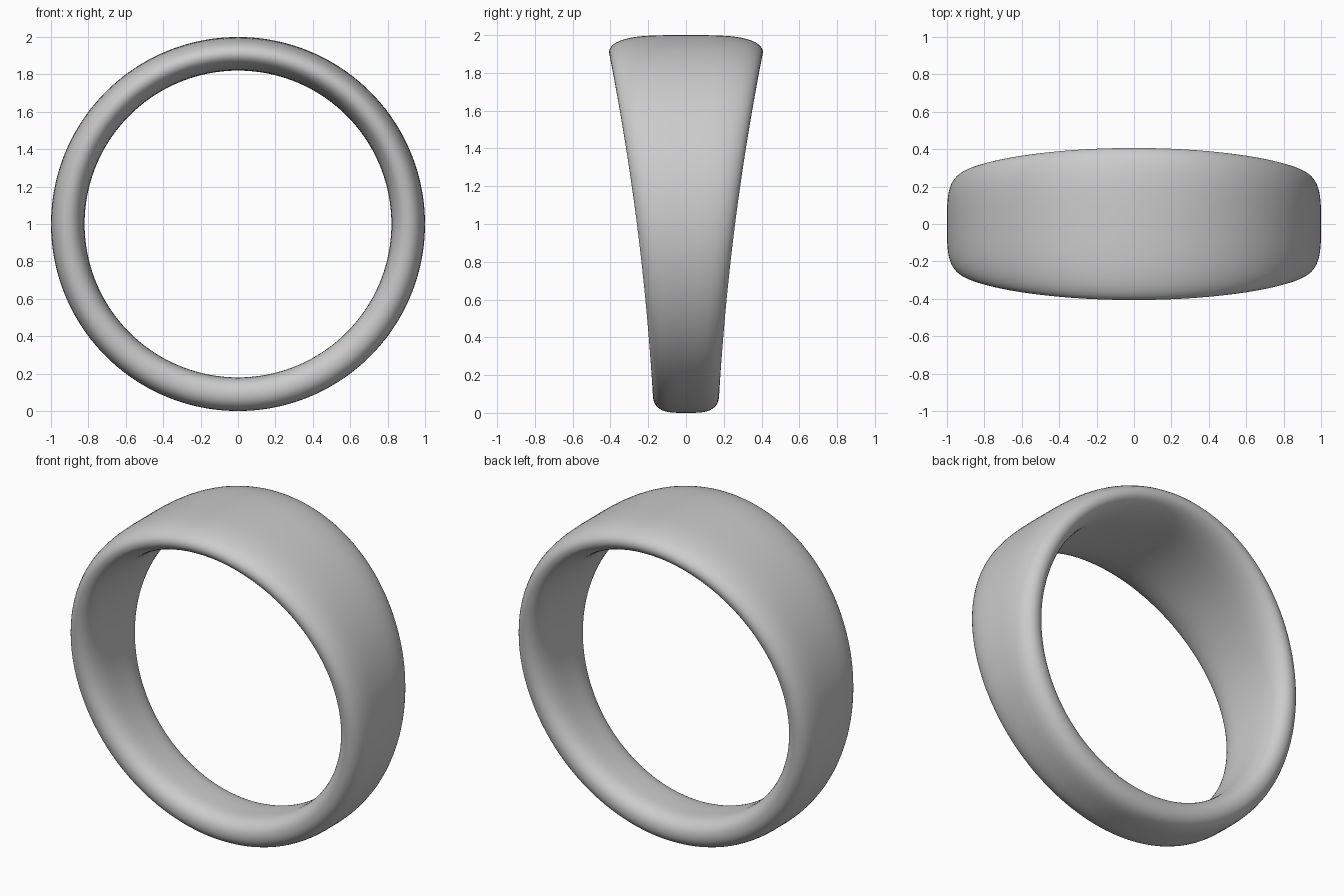
import bpy, bmesh
from math import sin, cos, pi, copysign

if "Cube" in bpy.data.objects:
    bpy.data.objects.remove(bpy.data.objects["Cube"])

SEGMENTS, SECTION = 160, 48
MID_RADIUS, HALF_THICK = 0.91, 0.09


def half_width(u):
    # band widens from the bottom (u=-1) to the top (u=1)
    return 0.26 + 0.116 * u + 0.031 * u * u


# tapered band: rounded section swept round a circle
bm = bmesh.new()
rings = []
for i in range(SEGMENTS):
    a = 2 * pi * i / SEGMENTS
    w = half_width(cos(a))
    ring = []
    for j in range(SECTION):
        t = 2 * pi * (j + 0.5) / SECTION
        y = w * copysign(abs(cos(t)) ** (2 / 3.7), cos(t))
        r = MID_RADIUS + HALF_THICK * copysign(abs(sin(t)) ** (2 / 2.1), sin(t))
        ring.append(bm.verts.new((r * sin(a), y, 1 + r * cos(a))))
    rings.append(ring)

for i in range(SEGMENTS):
    p, q = rings[i], rings[(i + 1) % SEGMENTS]
    for j in range(SECTION):
        k = (j + 1) % SECTION
        bm.faces.new((p[j], p[k], q[k], q[j])).smooth = True
bmesh.ops.recalc_face_normals(bm, faces=bm.faces)

mesh = bpy.data.meshes.new("ring_band")
bm.to_mesh(mesh)
bm.free()
bpy.context.collection.objects.link(bpy.data.objects.new("ring_band", mesh))
